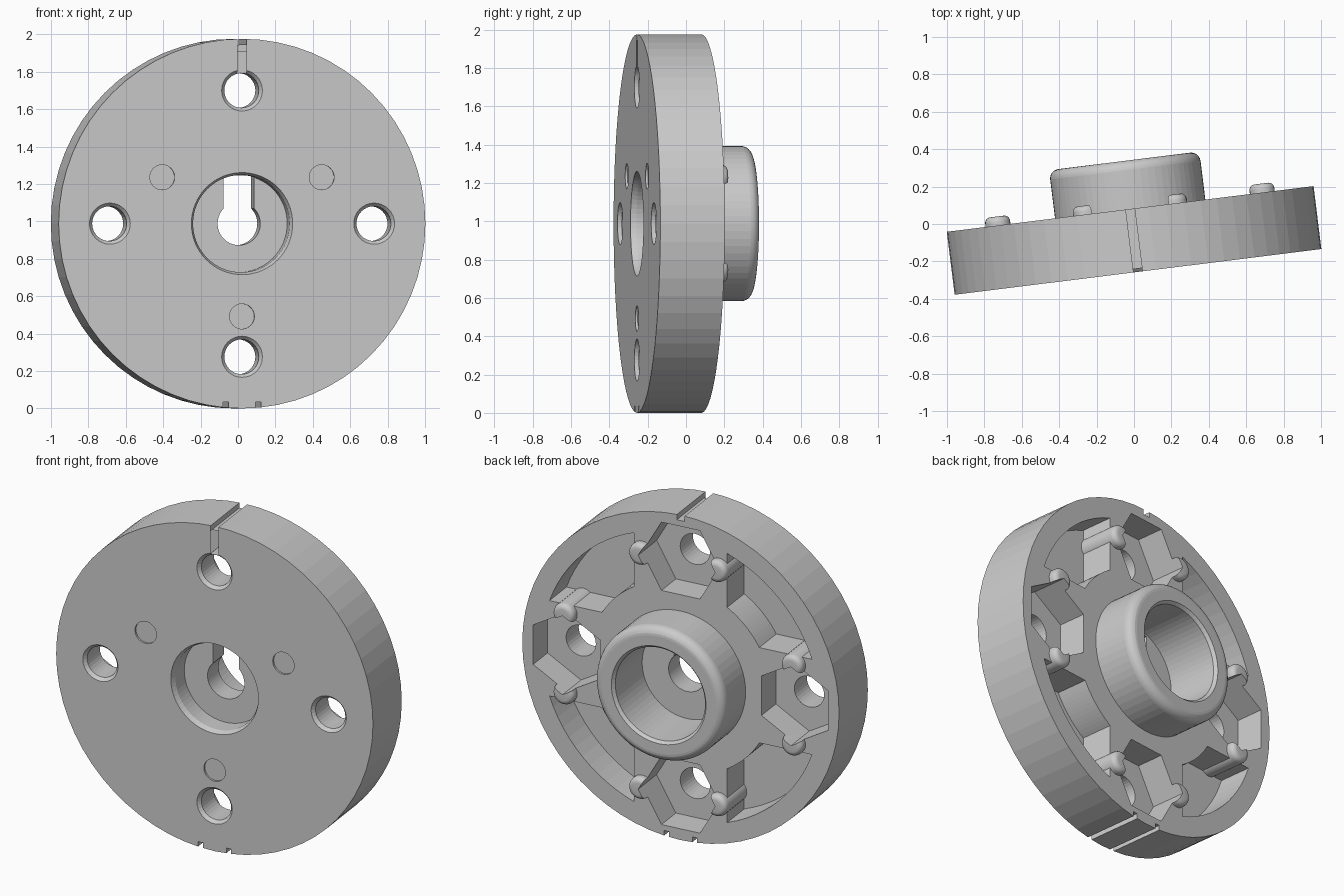
import bpy, bmesh
from math import sin, cos, pi, radians, asin, hypot
from mathutils import Matrix

if "Cube" in bpy.data.objects:
    bpy.data.objects.remove(bpy.data.objects["Cube"])

# Part is built along local y (front face at y = 0), then turned slightly about z
TURN = Matrix.Translation((0.0215, -0.256, 0.988)) @ Matrix.Rotation(radians(7.1), 4, 'Z')
BOSS_R = 0.712      # distance of the four bolt bosses from the axis
BACK = 0.339        # plate thickness
QUARTERS = [k * pi / 2 for k in range(4)]


def finish(bm, name):
    bmesh.ops.recalc_face_normals(bm, faces=bm.faces)
    me = bpy.data.meshes.new(name)
    bm.to_mesh(me)
    bm.free()
    ob = bpy.data.objects.new(name, me)
    bpy.context.collection.objects.link(ob)
    return ob


def bridge(bm, a, b):
    n = len(a)
    for i in range(n):
        bm.faces.new((a[i], a[(i + 1) % n], b[(i + 1) % n], b[i]))


def stack(bm, cx, cz, levels, n=32, rot=0.0):
    """Capped stack of n-gons; levels are (radius, depth)."""
    rings = [[bm.verts.new((cx + r * cos(rot + 2 * pi * i / n), y,
                            cz + r * sin(rot + 2 * pi * i / n))) for i in range(n)]
             for r, y in levels]
    for a, b in zip(rings, rings[1:]):
        bridge(bm, a, b)
    bm.faces.new(rings[0])
    bm.faces.new(rings[-1])


def prism(bm, pts, y0, y1):
    a, b = ([bm.verts.new((x, y, z)) for x, z in pts] for y in (y0, y1))
    bridge(bm, a, b)
    bm.faces.new(a)
    bm.faces.new(b)


def box(bm, x0, x1, y0, y1, z0, z1):
    prism(bm, [(x0, z0), (x1, z0), (x1, z1), (x0, z1)], y0, y1)


def cut(target, cutter):
    m = target.modifiers.new("cut", 'BOOLEAN')
    m.operation, m.solver, m.object = 'DIFFERENCE', 'EXACT', cutter
    bpy.context.view_layer.objects.active = target
    bpy.ops.object.modifier_apply(modifier=m.name)


# Plate, hub, bores and inner web in one turned profile (radius, depth)
fillet = [(0.355 + 0.05 * cos(t * pi / 12), 0.548 + 0.05 * sin(t * pi / 12)) for t in range(7)]
profile = [(0.115, 0.134), (0.26, 0.134), (0.26, 0.03), (0.273, 0.0), (0.988, 0.0),
           (0.988, BACK), (0.405, BACK)] + fillet + [
           (0.295, 0.598), (0.28, 0.58), (0.28, 0.264), (0.115, 0.264)]
bm = bmesh.new()
N = 64
rings = [[bm.verts.new((r * cos(2 * pi * i / N), y, r * sin(2 * pi * i / N)))
          for r, y in profile] for i in range(N)]
for i in range(N):
    bridge(bm, rings[i], rings[(i + 1) % N])
plate = finish(bm, "hub_plate")

# Four back recesses between the bosses
bm = bmesh.new()
ri, ro, half = 0.57, 0.868, 0.29
for q in QUARTERS:
    pts = []
    for r, order in ((ro, range(13)), (ri, reversed(range(13)))):
        a0 = asin(half / r)
        for i in order:
            a = q + a0 + (pi / 2 - 2 * a0) * i / 12
            pts.append((r * cos(a), r * sin(a)))
    prism(bm, pts, BACK - 0.2, 0.5)
recesses = finish(bm, "recess_cutter")

# Hexagonal nut pockets
bm = bmesh.new()
for q in QUARTERS:
    stack(bm, BOSS_R * cos(q), BOSS_R * sin(q), [(0.24, 0.169), (0.24, 0.5)], 6, q + pi / 2)
pockets = finish(bm, "pocket_cutter")

# Chamfered bolt holes
bm = bmesh.new()
for q in QUARTERS:
    stack(bm, BOSS_R * cos(q), BOSS_R * sin(q),
          [(0.127, -0.02), (0.093, 0.02), (0.093, 0.22)])
holes = finish(bm, "hole_cutter")

# Shallow round marks on the front
bm = bmesh.new()
for d in (30, 150, 270):
    stack(bm, 0.496 * cos(radians(d)), 0.496 * sin(radians(d)), [(0.067, -0.05), (0.067, 0.012)])
marks = finish(bm, "mark_cutter")

# Keyway in the web, and rim notches through the thickness
bm = bmesh.new()
box(bm, -0.082, 0.082, 0.1, 0.3, 0.0, 0.257)
box(bm, -0.024, 0.024, -0.1, 0.45, 0.955, 1.1)
for s in (-0.088, 0.088):
    box(bm, s - 0.015, s + 0.015, -0.1, 0.45, -1.1, -0.953)
slots = finish(bm, "slot_cutter")

# Front groove from the top hole to the rim
bm = bmesh.new()
box(bm, -0.024, 0.024, -0.1, 0.018, 0.75, 1.1)
groove = finish(bm, "groove_cutter")

# Rounded pins on the two side corners of every pocket
bm = bmesh.new()
top, b = BACK + 0.048, 0.03
levels = [(0.067, 0.14)] + [(0.067 - b + b * cos(t * pi / 10), top - b + b * sin(t * pi / 10))
                            for t in range(6)]
for q in QUARTERS:
    for s in (-0.24, 0.24):
        stack(bm, BOSS_R * cos(q) - s * sin(q), BOSS_R * sin(q) + s * cos(q), levels, 24)
pins = finish(bm, "pocket_pins")

cutters = [recesses, pockets, holes, marks, slots, groove]
for c in cutters:
    cut(plate, c)
cut(pins, pockets)
for c in cutters:
    bpy.data.objects.remove(c, do_unlink=True)

# Faceted plate with a smooth hub rounding, smooth pins
for p in plate.data.polygons:
    c = p.center
    p.use_smooth = c.y > 0.548 and c.y < 0.597 and hypot(c.x, c.z) > 0.35
bpy.ops.object.select_all(action='DESELECT')
pins.select_set(True)
bpy.context.view_layer.objects.active = pins
bpy.ops.object.shade_smooth_by_angle(angle=radians(35))

for ob in (plate, pins):
    ob.matrix_world = TURN
